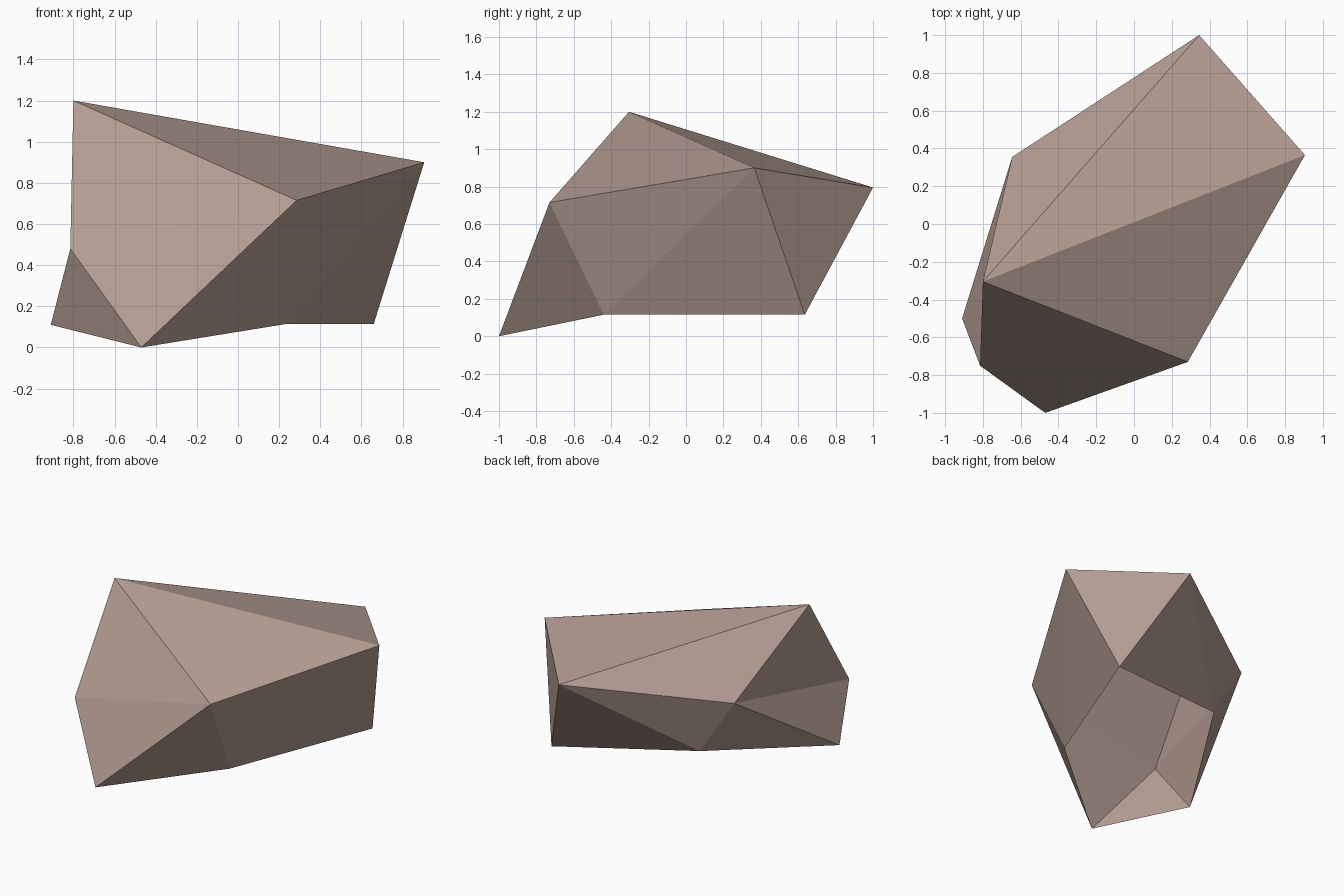
import bpy
import bmesh
from mathutils import Vector

if "Cube" in bpy.data.objects:
    bpy.data.objects.remove(bpy.data.objects["Cube"])

# Stone material
stone = bpy.data.materials.new("warm grey stone")
stone.diffuse_color = (0.45, 0.33, 0.285, 1.0)
stone.use_nodes = True
stone.node_tree.nodes["Principled BSDF"].inputs["Base Color"].default_value = stone.diffuse_color

# Corners of the rock, by name
corners = {
    # upper corners
    "peak": (-0.80, -0.305, 1.20),
    "right": (0.905, 0.365, 0.90),
    "back": (0.345, 1.00, 0.795),
    "left": (-0.645, 0.355, 0.675),
    "front": (0.285, -0.73, 0.715),
    "cheek": (-0.815, -0.75, 0.48),
    # open lower rim
    "toe": (-0.47, -1.00, 0.0),
    "rim_front": (0.24, -0.44, 0.115),
    "rim_right": (0.66, 0.635, 0.115),
    "rim_back": (-0.38, 0.38, 0.26),
    "rim_left": (-0.91, -0.50, 0.11),
}

# Facets of the shell (the underside is open)
facets = """
peak right back
peak back left
peak front right
peak cheek front
cheek toe front
cheek rim_left toe
peak left cheek
left rim_left cheek
left rim_back rim_left
back rim_back left
back rim_right rim_back
right rim_right back
right rim_front rim_right
front rim_front right
front toe rim_front
"""

bm = bmesh.new()
verts = {name: bm.verts.new(co) for name, co in corners.items()}
centre = Vector((0, 0, 0.55))
for line in facets.split("\n"):
    if line:
        face = bm.faces.new([verts[name] for name in line.split()])
        face.normal_update()
        # turn every facet outward
        if face.normal.dot(face.calc_center_median() - centre) < 0:
            face.normal_flip()

mesh = bpy.data.meshes.new("rock")
bm.to_mesh(mesh)
bm.free()
mesh.materials.append(stone)
rock = bpy.data.objects.new("rock", mesh)
bpy.context.collection.objects.link(rock)
